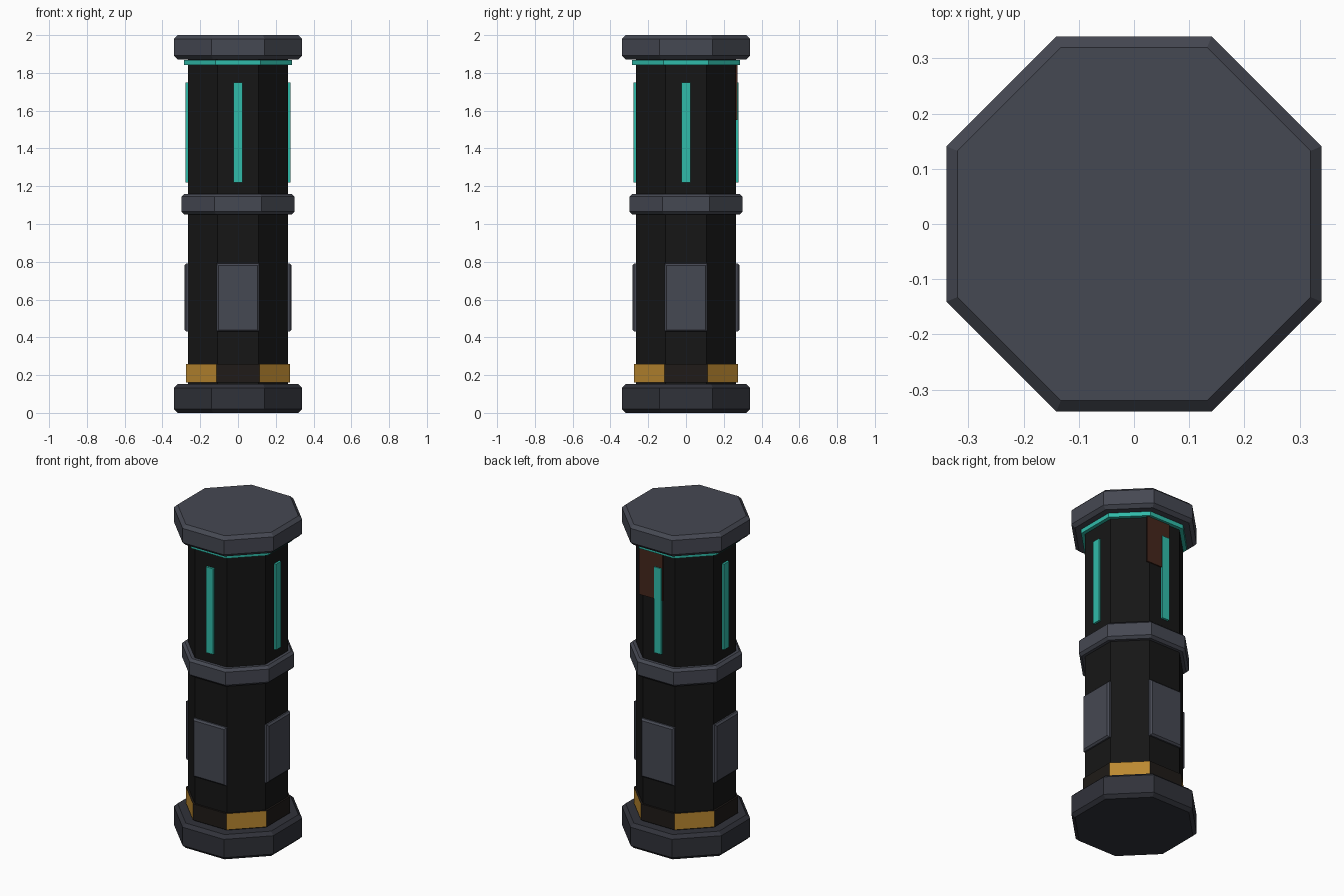
import bpy, bmesh
from math import pi, cos, sin
from mathutils import Matrix

if "Cube" in bpy.data.objects:
    bpy.data.objects.remove(bpy.data.objects["Cube"])


def material(name, rgb):
    m = bpy.data.materials.new(name)
    m.diffuse_color = (*rgb, 1)
    m.use_nodes = True
    m.node_tree.nodes["Principled BSDF"].inputs["Base Color"].default_value = m.diffuse_color
    return m


BODY = material("black_metal", (0.008, 0.008, 0.008))
GREY = material("grey_metal", (0.06, 0.065, 0.085))
DARK = material("dark_metal", (0.03, 0.032, 0.042))
TEAL = material("teal_glow", (0.03, 0.5, 0.4))
AMBER = material("amber_paint", (0.5, 0.25, 0.03))
SOOT = material("stripe_black", (0.014, 0.011, 0.009))
RUST = material("rust", (0.06, 0.02, 0.012))


def finish(bm, name, *mats):
    bmesh.ops.recalc_face_normals(bm, faces=bm.faces)
    me = bpy.data.meshes.new(name)
    bm.to_mesh(me)
    bm.free()
    for m in mats:
        me.materials.append(m)
    ob = bpy.data.objects.new(name, me)
    bpy.context.collection.objects.link(ob)
    return ob


def octagon(name, apothem, z0, z1, mats, chamfer=0.0):
    """Octagonal prism with flats facing the axes and chamfered rims."""
    c = chamfer
    profile = [(apothem, z0), (apothem, z1)]
    if c:
        profile = [(apothem - c, z0), (apothem, z0 + c), (apothem, z1 - c), (apothem - c, z1)]
    bm = bmesh.new()
    rings = []
    for a, z in profile:
        r = a / cos(pi / 8)
        rings.append([bm.verts.new((r * cos(pi / 8 + i * pi / 4), r * sin(pi / 8 + i * pi / 4), z))
                      for i in range(8)])
    for lo, hi in zip(rings, rings[1:]):
        for i in range(8):
            j = (i + 1) % 8
            f = bm.faces.new((lo[i], lo[j], hi[j], hi[i]))
            # every other side takes the second colour: diagonals only
            f.material_index = 1 if len(mats) > 1 and i % 2 == 1 - DIAGONAL else 0
    bm.faces.new(rings[0][::-1])
    bm.faces.new(rings[-1])
    return finish(bm, name, *mats)


# side i spans 22.5+45i .. 67.5+45i degrees, so even sides are diagonal
DIAGONAL = 1


def plate(name, x0, x1, outer, z0, z1, mat, turn=0.0, chamfer=0.0, inner=0.25):
    """Thin slab on the front flat, turned about z to another side."""
    bm = bmesh.new()
    bmesh.ops.create_cube(bm, size=1, matrix=Matrix.LocRotScale(
        ((x0 + x1) / 2, -(outer + inner) / 2, (z0 + z1) / 2), None,
        (x1 - x0, outer - inner, z1 - z0)))
    if chamfer:
        edges = [e for e in bm.edges if all(v.co.y < -outer + 1e-4 for v in e.verts)]
        bmesh.ops.bevel(bm, geom=edges, offset=chamfer, segments=1, affect='EDGES')
    bm.transform(Matrix.Rotation(turn, 4, 'Z'))
    return finish(bm, name, mat)


# main column and its collars
octagon("base", 0.34, 0.0, 0.153, [DARK], 0.02)
octagon("column", 0.265, 0.14, 1.885, [BODY])
octagon("hazard_band", 0.276, 0.16, 0.26, [SOOT, AMBER])
octagon("middle_collar", 0.298, 1.05, 1.16, [GREY], 0.015)
octagon("glow_ring", 0.287, 1.842, 1.868, [TEAL])
octagon("top_cap", 0.34, 1.872, 2.0, [GREY], 0.02)

# panels and light strips on the four axis-facing sides
for k, side in enumerate(("front", "right", "back", "left")):
    plate(f"{side}_panel", -0.113, 0.113, 0.284, 0.43, 0.79, GREY, k * pi / 2, 0.01)
    plate(f"{side}_light_strip", -0.025, 0.025, 0.278, 1.22, 1.75, TEAL, k * pi / 2)

# rust patch on the back, slightly overhanging its corner
plate("rust_patch", -0.13, 0.03, 0.272, 1.55, 1.85, RUST, pi, inner=0.262)
